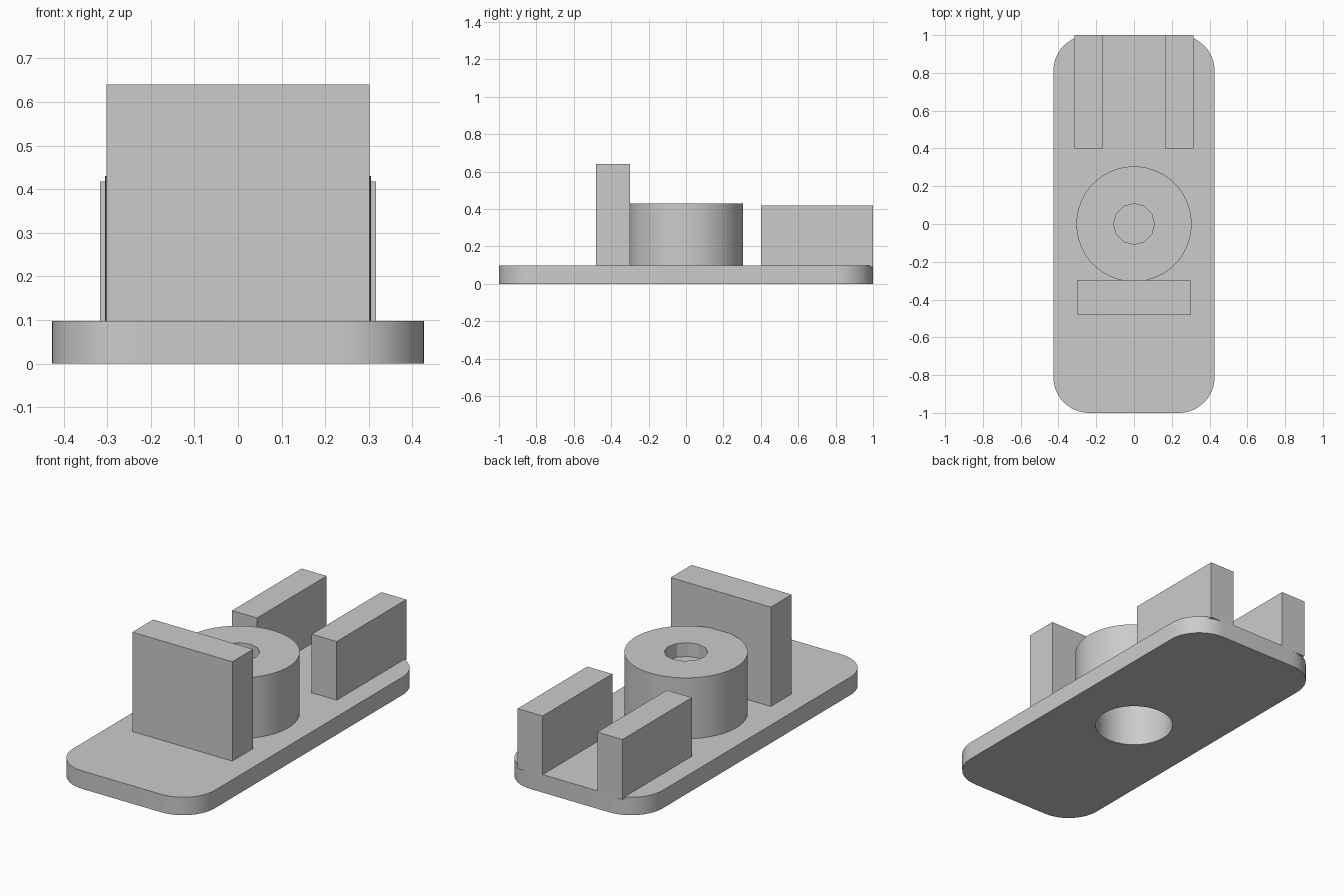
import bpy, bmesh, math
from mathutils import Matrix

if "Cube" in bpy.data.objects:
    bpy.data.objects.remove(bpy.data.objects["Cube"], do_unlink=True)

grey = bpy.data.materials.new("plain_grey")
grey.use_nodes = True
colour = (0.6, 0.6, 0.6, 1)
grey.diffuse_color = colour
grey.node_tree.nodes["Principled BSDF"].inputs["Base Color"].default_value = colour


def add_object(name, bm):
    bmesh.ops.recalc_face_normals(bm, faces=bm.faces)
    mesh = bpy.data.meshes.new(name)
    bm.to_mesh(mesh)
    bm.free()
    obj = bpy.data.objects.new(name, mesh)
    bpy.context.collection.objects.link(obj)
    mesh.materials.append(grey)
    return obj


def box_bm(x0, x1, y0, y1, z0, z1):
    bm = bmesh.new()
    size = Matrix.Diagonal((x1 - x0, y1 - y0, z1 - z0, 1))
    centre = Matrix.Translation(((x0 + x1) / 2, (y0 + y1) / 2, (z0 + z1) / 2))
    bmesh.ops.create_cube(bm, size=1, matrix=centre @ size)
    return bm


def cylinder(name, radius, z0, z1, sides):
    bm = bmesh.new()
    bmesh.ops.create_cone(bm, cap_ends=True, segments=sides, radius1=radius,
                          radius2=radius, depth=z1 - z0,
                          matrix=Matrix.Translation((0, 0, (z0 + z1) / 2)))
    return add_object(name, bm)


def activate(obj):
    bpy.ops.object.select_all(action="DESELECT")
    obj.select_set(True)
    bpy.context.view_layer.objects.active = obj


def cut(obj, cutter):
    mod = obj.modifiers.new("cut", "BOOLEAN")
    mod.operation = "DIFFERENCE"
    mod.solver = "EXACT"
    mod.object = cutter
    activate(obj)
    bpy.ops.object.modifier_apply(modifier=mod.name)


# Base plate with rounded corners
bm = box_bm(-0.427, 0.427, -1, 1, 0, 0.098)
corners = [e for e in bm.edges if abs(e.verts[0].co.z - e.verts[1].co.z) > 0.05]
bmesh.ops.bevel(bm, geom=corners, offset=0.19, segments=12, profile=0.5, affect="EDGES")
base = add_object("base_plate", bm)

# Round boss with a shallow faceted socket on top and a wide bore underneath
boss = cylinder("round_boss", 0.305, 0.098, 0.43, 64)
socket = cylinder("socket_cutter", 0.108, 0.355, 0.5, 12)
bore = cylinder("bore_cutter", 0.2, -0.1, 0.33, 64)
cut(boss, socket)
for part in (boss, base):
    cut(part, bore)
for cutter in (socket, bore):
    bpy.data.objects.remove(cutter, do_unlink=True)

# Upright wall in front of the boss
add_object("front_wall", box_bm(-0.302, 0.302, -0.48, -0.3, 0.09, 0.64))

# Pair of rails at the back
for side, label in ((1, "left"), (-1, "right")):
    xs = sorted((side * 0.165, side * 0.316))
    add_object(label + "_rail", box_bm(*xs, 0.4, 1, 0.09, 0.418))

for part in (base, boss):
    activate(part)
    bpy.ops.object.shade_smooth_by_angle(angle=math.radians(25))
